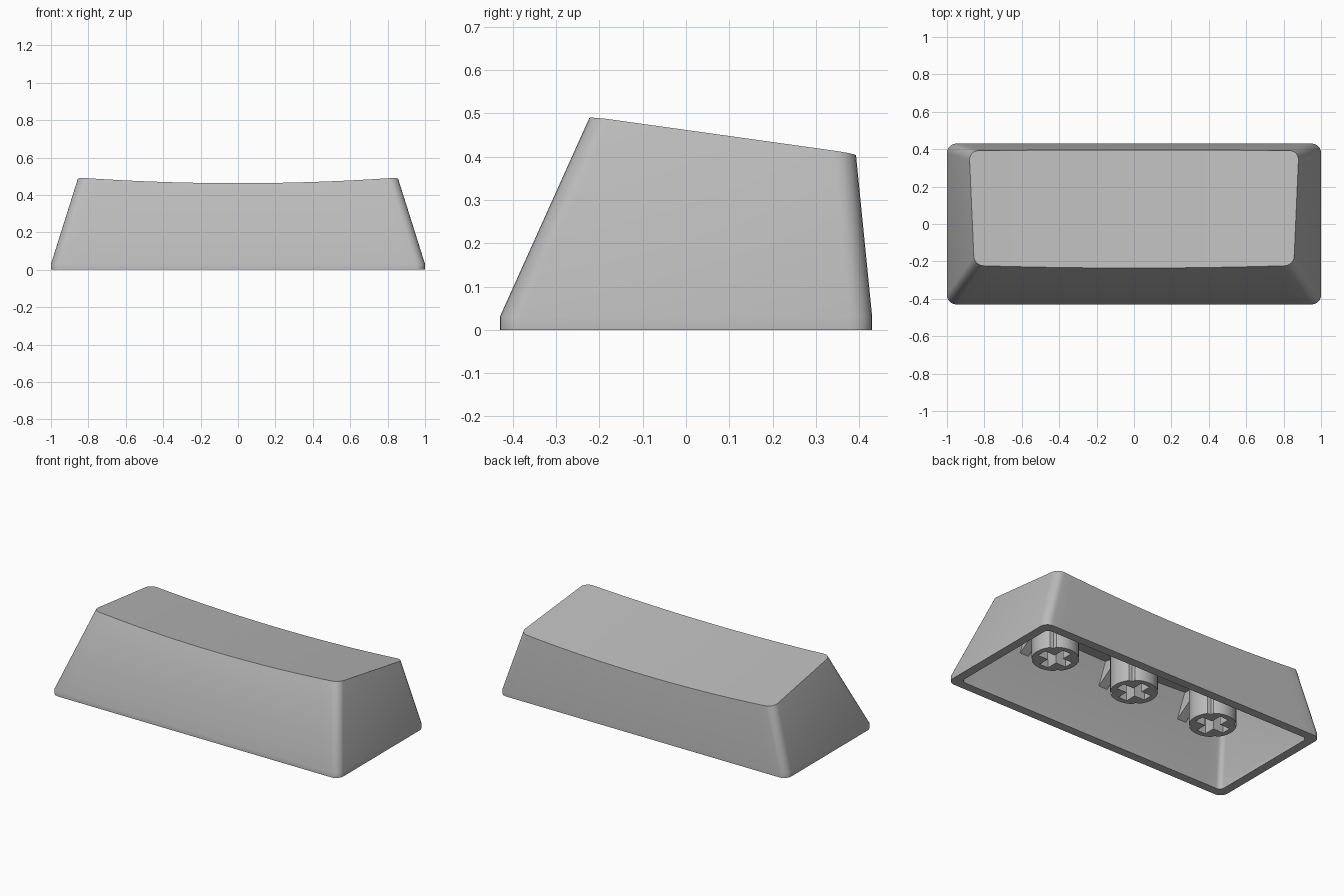
import bpy, bmesh, math
from mathutils import Matrix

if "Cube" in bpy.data.objects:
    bpy.data.objects.remove(bpy.data.objects["Cube"], do_unlink=True)

grey = bpy.data.materials.new("mid_grey")
grey.use_nodes = True
colour = (0.5, 0.5, 0.5, 1)
grey.diffuse_color = colour
grey.node_tree.nodes["Principled BSDF"].inputs["Base Color"].default_value = colour

WALL, ROOF, LIP, SAG = 0.055, 0.065, 0.03, 0.032


def finish(bm, name):
    bmesh.ops.recalc_face_normals(bm, faces=bm.faces)
    mesh = bpy.data.meshes.new(name)
    bm.to_mesh(mesh)
    bm.free()
    mesh.materials.append(grey)
    obj = bpy.data.objects.new(name, mesh)
    bpy.context.collection.objects.link(obj)
    bpy.ops.object.select_all(action="DESELECT")
    obj.select_set(True)
    bpy.context.view_layer.objects.active = obj
    bpy.ops.object.shade_smooth_by_angle(angle=math.radians(30))
    return obj


def dish(x, y):
    """Height of the sloped, cylindrically dished top."""
    return 0.461 - 0.143 * y - SAG * (1 - (x / 0.855) ** 2)


def outline(z, inset, r, arc=6, cols=28):
    """Rounded rectangle of the tapered body at height z, as front and back rows."""
    rise = max(z - LIP, 0)
    hx = 1 - 0.315 * rise - inset
    front, back = -0.43 + 0.45 * rise + inset, 0.43 - 0.1 * rise - inset
    left = [(-hx + r - r * math.cos(a), r - r * math.sin(a))
            for a in (math.pi / 2 * i / arc for i in range(arc + 1))]
    flat = [((hx - r) * (2 * i / cols - 1), 0) for i in range(1, cols)]
    row = left + flat + [(-x, d) for x, d in reversed(left)]
    return [(x, front + d) for x, d in row] + [(x, back - d) for x, d in reversed(row)]


def top_ring(inset, r, drop):
    """Ring where the tapered wall meets the dished top."""
    ring = []
    for k in range(len(outline(0, inset, r))):
        z = 0.45
        for _ in range(6):
            x, y = outline(z, inset, r)[k]
            z = dish(x, y) - drop
        ring.append((x, y, z))
    return ring


# Hollow cap: outer skin, rim and inner skin
bm = bmesh.new()
levels = [top_ring(WALL, 0.03, ROOF)]
levels += [[(x, y, z) for x, y in outline(z, inset, r)]
           for z, inset, r in ((LIP, WALL, 0.03), (0, WALL, 0.03), (0, 0, 0.05), (LIP, 0, 0.05))]
levels.append(top_ring(0, 0.05, 0))
rings = [[bm.verts.new(p) for p in level] for level in levels]
n = len(rings[0])
for a, b in zip(rings, rings[1:]):
    for i in range(n):
        j = (i + 1) % n
        bm.faces.new((a[i], a[j], b[j], b[i]))
for ring in (rings[0], rings[-1]):
    for i in range(n // 2 - 1):
        bm.faces.new((ring[i], ring[i + 1], ring[n - 2 - i], ring[n - 1 - i]))
finish(bm, "cap_shell")


def stem(name, cx):
    """Round post with a cross-shaped socket and a small groove on each diagonal."""
    bm = bmesh.new()
    w, arm, rad, steps = 0.03, 0.1, 0.133, 12
    quarter = [(w, w), (arm, w), (arm, 0)]
    for i in range(steps + 1):
        a = math.pi / 2 * i / steps
        q = rad - 0.014 if i == steps // 2 else rad
        quarter.append((q * math.cos(a), q * math.sin(a)))
    quarter += [(0, arm), (w, arm)]
    for k in range(4):
        turn = Matrix.Rotation(k * math.pi / 2, 3, "Z")
        bm.faces.new([bm.verts.new(turn @ bm.verts.new((x, y, 0.115)).co) for x, y in quarter])
    bmesh.ops.delete(bm, geom=[v for v in bm.verts if not v.link_faces], context="VERTS")
    bmesh.ops.remove_doubles(bm, verts=bm.verts, dist=0.0005)
    top = bmesh.ops.extrude_face_region(bm, geom=bm.faces[:], use_keep_orig=True)["geom"]
    for v in top:
        if isinstance(v, bmesh.types.BMVert):
            v.co.z = 0.395
    bmesh.ops.translate(bm, verts=bm.verts, vec=(cx, 0, 0))
    finish(bm, name)


def slab(name, profile, x0, x1):
    """Prism of a y-z profile running from x0 to x1."""
    bm = bmesh.new()
    a, b = ([bm.verts.new((x, y, z)) for y, z in profile] for x in (x0, x1))
    bm.faces.new(a)
    bm.faces.new(b)
    for i in range(len(a)):
        j = (i + 1) % len(a)
        bm.faces.new((a[i], a[j], b[j], b[i]))
    finish(bm, name)


# Stems and the gussets tying them to the front wall
for label, cx in (("right", -0.573), ("middle", 0), ("left", 0.573)):
    stem(label + "_stem", cx)
    slab(label + "_gusset", [(-0.29, 0.25), (-0.23, 0.4), (-0.1, 0.41), (-0.1, 0.375)],
         cx - 0.03, cx + 0.03)

# Ribs under the roof between the stems
for label, side in (("right", -1), ("left", 1)):
    slab(label + "_rib", [(-0.025, 0.31), (0.025, 0.31), (0.025, 0.395), (-0.025, 0.395)],
         side * 0.125, side * 0.45)
